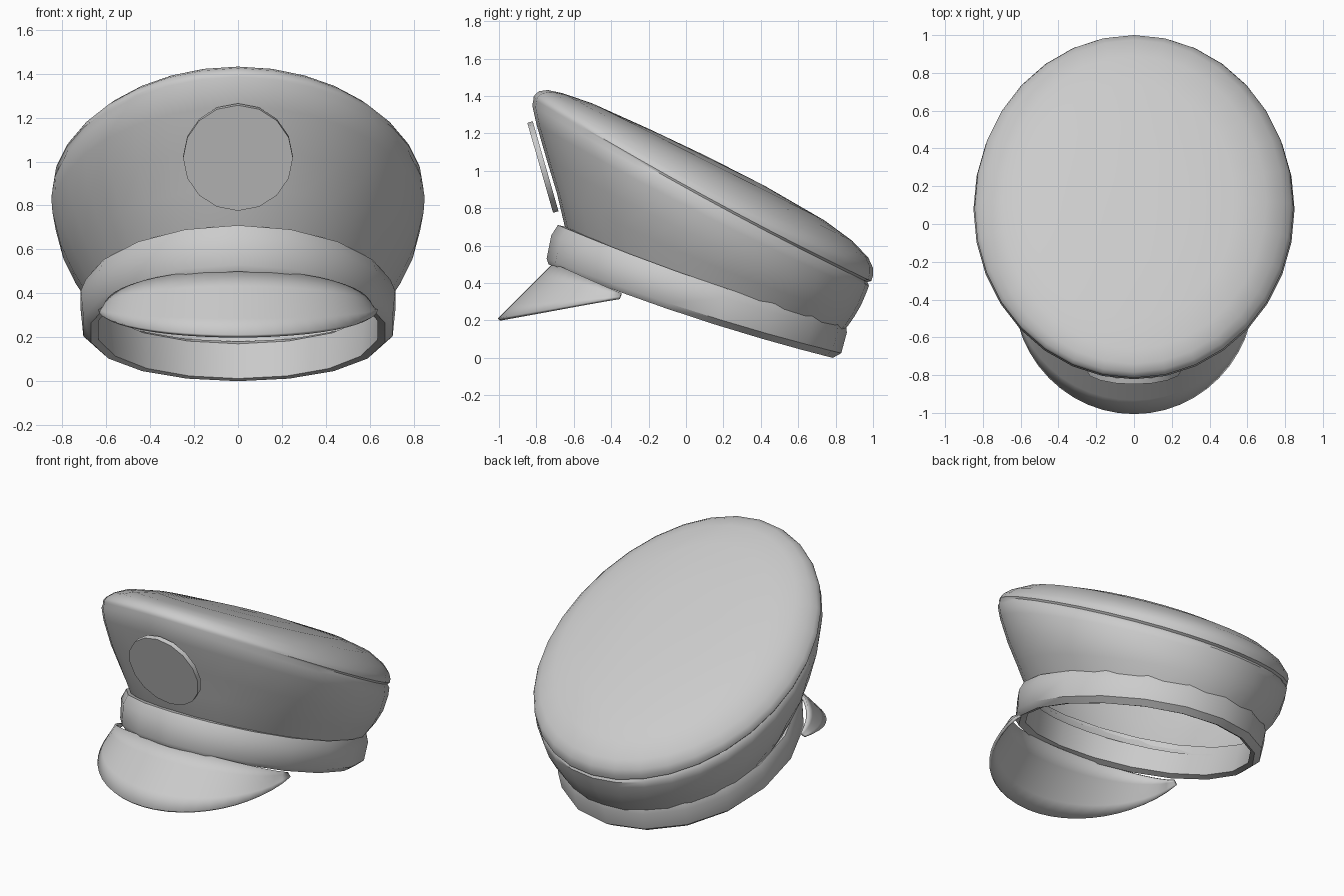
import bpy, bmesh
from math import sin, cos, pi, radians

if "Cube" in bpy.data.objects:
    bpy.data.objects.remove(bpy.data.objects["Cube"])


def finish(name, bm, angle=40):
    bmesh.ops.remove_doubles(bm, verts=bm.verts, dist=0.0005)
    bmesh.ops.recalc_face_normals(bm, faces=bm.faces)
    me = bpy.data.meshes.new(name)
    bm.to_mesh(me)
    bm.free()
    ob = bpy.data.objects.new(name, me)
    bpy.context.collection.objects.link(ob)
    bpy.ops.object.select_all(action='DESELECT')
    ob.select_set(True)
    bpy.context.view_layer.objects.active = ob
    bpy.ops.object.shade_smooth_by_angle(angle=radians(angle))
    return ob


def loft(name, rings, n, closed=False, tip=None):
    """Tilted oval rings: front y, front z, back y, back z, half width, side sag."""
    bm = bmesh.new()
    loops = []
    for yf, zf, yb, zb, rx, sag in rings:
        loop = []
        for i in range(n):
            a = 2 * pi * i / n
            c = cos(a)
            loop.append(bm.verts.new((rx * sin(a),
                                      (yf + yb) / 2 + (yf - yb) / 2 * c,
                                      (zf + zb) / 2 + (zf - zb) / 2 * c + sag * sin(a) ** 2)))
        loops.append(loop)
    pairs = list(zip(loops, loops[1:]))
    if closed:
        pairs.append((loops[-1], loops[0]))
    for p, q in pairs:
        for i in range(n):
            j = (i + 1) % n
            bm.faces.new((p[i], p[j], q[j], q[i]))
    if tip:
        t = bm.verts.new(tip)
        for i in range(n):
            bm.faces.new((loops[-1][i], loops[-1][(i + 1) % n], t))
    return finish(name, bm)


# Flared crown with seam groove and gently domed top, open underneath
loft("crown", [
    (-.61, .62, .82, .12, .66, -.03),
    (-.65, .71, .865, .17, .695, -.03),
    (-.69, .88, .90, .22, .755, -.04),
    (-.745, 1.06, .935, .28, .81, -.04),
    (-.80, 1.25, .965, .35, .845, -.03),
    (-.822, 1.35, .978, .385, .85, -.03),
    (-.815, 1.385, .97, .405, .838, -.03),
    (-.815, 1.395, .99, .41, .845, -.03),
    (-.805, 1.41, 1.0, .44, .842, -.04),
    (-.785, 1.425, 1.0, .48, .83, -.05),
    (-.74, 1.432, .975, .535, .79, -.04),
    (-.66, 1.415, .89, .625, .70, -.01),
    (-.50, 1.36, .74, .735, .54, 0),
    (-.20, 1.225, .42, .92, .26, 0),
], 32, tip=(0, .11, 1.078))

# Hat band: padded strip with thickness
loft("band", [
    (-.735, .50, .785, .0, .68, -.03),
    (-.745, .53, .83, .025, .715, -.03),
    (-.72, .655, .86, .135, .727, -.03),
    (-.685, .71, .855, .18, .705, -.03),
    (-.64, .70, .82, .17, .665, -.03),
    (-.69, .51, .765, .012, .645, -.03),
], 18, closed=True)

# Visor: sloping crescent from the band's lower front edge
bm = bmesh.new()
N, M = 24, 4
grid = []
for i in range(N + 1):
    a = -pi / 2 + pi * i / N
    s, c = sin(a), cos(a)
    inner = (.60 * s, -.345 - .36 * c, .34 + .16 * c)
    outer = (.63 * s, -.355 - .645 * c, .32 - .115 * c)
    grid.append([bm.verts.new([p + (q - p) * k / M for p, q in zip(inner, outer)])
                 for k in range(M + 1)])
for g, h in zip(grid, grid[1:]):
    for k in range(M):
        bm.faces.new((g[k], g[k + 1], h[k + 1], h[k]))
visor = finish("visor", bm)
mod = visor.modifiers.new("thickness", 'SOLIDIFY')
mod.thickness = .018
mod.offset = 0

# Plain round badge on the crown front
bpy.ops.mesh.primitive_cylinder_add(vertices=16, radius=.25, depth=.03,
                                    location=(0, -.765, 1.02),
                                    rotation=(radians(106), 0, 0))
bpy.context.object.name = "badge"
bpy.ops.object.shade_smooth_by_angle(angle=radians(30))
